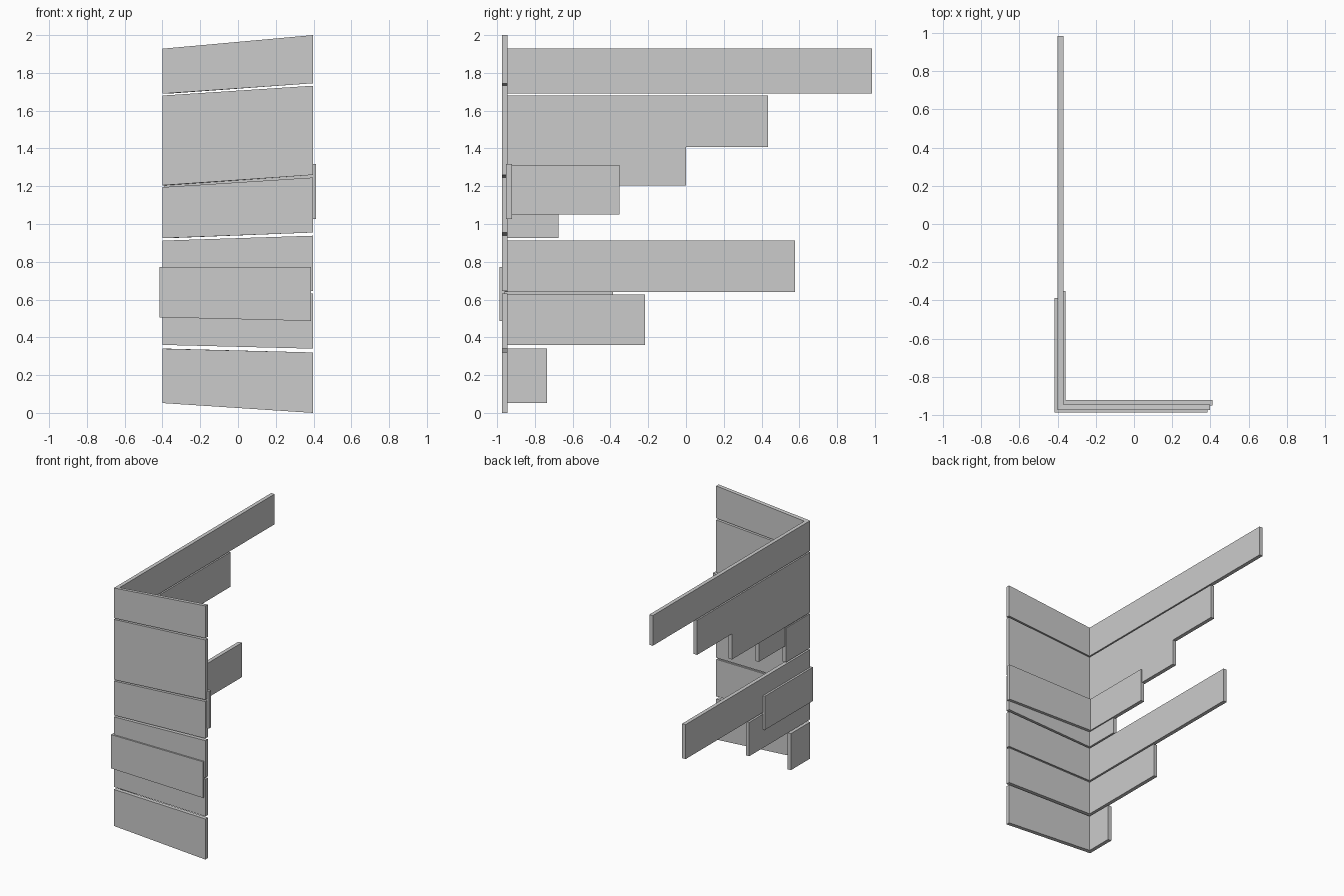
import bpy, bmesh

if "Cube" in bpy.data.objects:
    bpy.data.objects.remove(bpy.data.objects["Cube"])

T = 0.03  # board thickness


def corner_board(name, end_z, profile, x0=-0.40, y0=-0.975, x1=0.398):
    """L-shaped board: sloped front arm plus side arm.
    end_z: (bottom, top) at the right end of the front arm.
    profile: side outline (y, z), from corner bottom to corner top;
    y is None at the corner."""
    bm = bmesh.new()
    layers = []
    for d in (0, T):
        front = [bm.verts.new((x1, y0 + d, z)) for z in end_z]
        side = [bm.verts.new((x0 + d, y0 + d if y is None else y, z))
                for y, z in profile]
        bm.faces.new((front[0], front[1], side[-1], side[0]))
        bm.faces.new(side)
        layers.append([front[0]] + side + [front[1]])
    # rim between the outer and inner skins
    outer, inner = layers
    n = len(outer)
    for i in range(n):
        j = (i + 1) % n
        bm.faces.new((outer[i], outer[j], inner[j], inner[i]))
    bmesh.ops.recalc_face_normals(bm, faces=bm.faces)
    mesh = bpy.data.meshes.new(name)
    bm.to_mesh(mesh)
    bm.free()
    obj = bpy.data.objects.new(name, mesh)
    bpy.context.collection.objects.link(obj)
    return obj


def arm(zb, zt, y):
    return [(None, zb), (y, zb), (y, zt), (None, zt)]


# Stacked wall boards, bottom to top
corner_board("wall_board_1", (0.0, 0.32), arm(0.052, 0.34, -0.735))
corner_board("wall_board_2", (0.34, 0.633), arm(0.36, 0.627, -0.216))
corner_board("wall_board_3", (0.645, 0.938), arm(0.64, 0.912, 0.576))
corner_board("wall_board_4", (0.955, 1.246), arm(0.925, 1.195, -0.676))
corner_board("wall_board_5_stepped", (1.26, 1.732),
             [(None, 1.205), (0.0, 1.205), (0.0, 1.407), (0.433, 1.407),
              (0.433, 1.68), (None, 1.68)])
corner_board("wall_board_6", (1.745, 2.0), arm(1.69, 1.928, 0.985))

# Overlay boards, outside and inside of the corner
corner_board("outer_overlay_board", (0.487, 0.772), arm(0.506, 0.772, -0.387),
             x0=-0.416, y0=-0.987, x1=0.386)
corner_board("inner_overlay_board", (1.027, 1.318), arm(1.05, 1.313, -0.351),
             x0=-0.39, y0=-0.952, x1=0.412)
